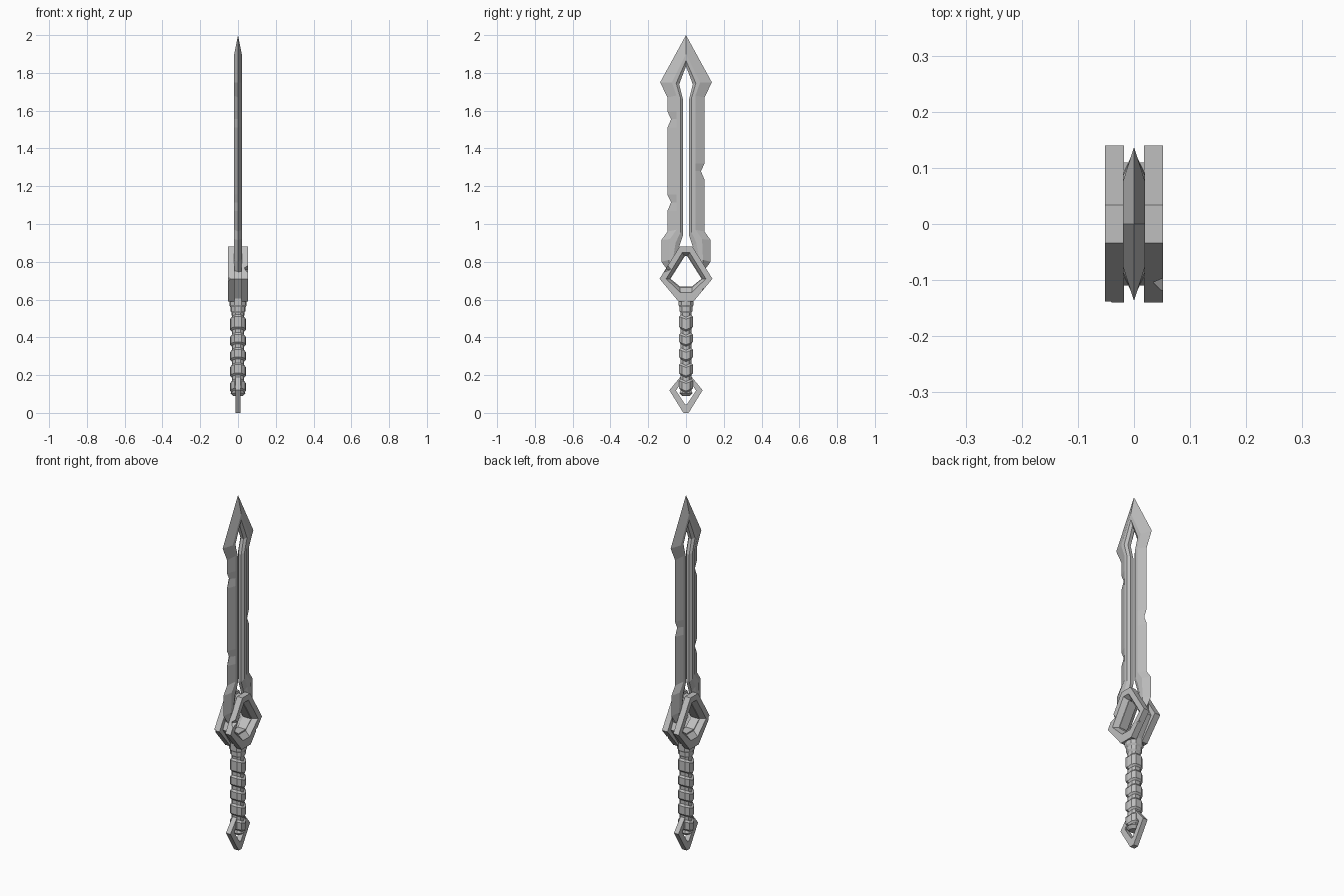
import bpy
import bmesh
from math import radians

cube = bpy.data.objects.get("Cube")
if cube:
    bpy.data.objects.remove(cube, do_unlink=True)

steel = bpy.data.materials.new("grey_steel")
steel.use_nodes = True
GREY = (0.52, 0.52, 0.52, 1)
steel.diffuse_color = GREY
steel.node_tree.nodes["Principled BSDF"].inputs["Base Color"].default_value = GREY


def loft(bm, sections, loop=False, caps=(True, True)):
    """Skin a row of equal-sized closed sections."""
    rows = [[bm.verts.new(p) for p in s] for s in sections]
    pairs = list(zip(rows, rows[1:]))
    if loop:
        pairs.append((rows[-1], rows[0]))
    for a, b in pairs:
        for i in range(len(a)):
            j = (i + 1) % len(a)
            bm.faces.new((a[i], a[j], b[j], b[i]))
    if not loop:
        for row, cap in zip((rows[0], rows[-1]), caps):
            if cap:
                bm.faces.new(row)


def finish(name, bm):
    bmesh.ops.remove_doubles(bm, verts=bm.verts, dist=0.0001)
    bmesh.ops.recalc_face_normals(bm, faces=bm.faces)
    mesh = bpy.data.meshes.new(name)
    bm.to_mesh(mesh)
    bm.free()
    mesh.materials.append(steel)
    obj = bpy.data.objects.new(name, mesh)
    bpy.context.collection.objects.link(obj)
    return obj


def frame(name, layers):
    """Open plate: each layer is (x, half outline in y and z), looped round the hole."""
    bm = bmesh.new()
    sections = []
    for x, half in layers:
        outline = half + [(-y, z) for y, z in reversed(half)]
        sections.append([(x, y, z) for y, z in outline])
    loft(bm, sections, loop=True)
    return finish(name, bm)


def chip(obj, location, size, turn):
    """Knock a small wedge out of a part."""
    bm = bmesh.new()
    bmesh.ops.create_cube(bm, size=size)
    cutter = finish("chip_cutter", bm)
    cutter.location = location
    cutter.rotation_euler = [radians(a) for a in turn]
    cutter.hide_render = True
    mod = obj.modifiers.new("chip", "BOOLEAN")
    mod.operation = "DIFFERENCE"
    mod.object = cutter
    bpy.context.view_layer.objects.active = obj
    bpy.ops.object.modifier_apply(modifier=mod.name)
    bpy.data.objects.remove(cutter, do_unlink=True)


# Blade: each station gives cutting edge, rim, groove and slot edge
T, SLOT = 0.02, 0.009
HEAD = [
    ((0, 2.0), (0, 1.90), (0, 1.865), (0, 1.835)),
    ((0.137, 1.75), (0.075, 1.75), (0.052, 1.745), (0.036, 1.74)),
    ((0.098, 1.67), (0.05, 1.68), (0.03, 1.67), (0.016, 1.66)),
]
ROOT = [
    ((0.098, 0.96), (0.05, 0.97), (0.03, 0.955), (0.016, 0.94)),
    ((0.13, 0.915), (0.085, 0.92), (0.055, 0.90), (0.036, 0.88)),
    ((0.13, 0.80), (0.09, 0.81), (0.07, 0.81), (0.055, 0.80)),
    ((0.09, 0.745), (0.088, 0.745), (0.086, 0.745), (0.084, 0.745)),
]


def notch(z):
    return [((y, h), (0.05, h), (0.03, h), (0.016, h))
            for y, h in ((0.098, z + 0.045), (0.079, z + 0.005), (0.098, z - 0.04))]


bm = bmesh.new()
for side, notches in ((1, [1.275]), (-1, [1.55, 1.11])):
    stations = HEAD + [s for z in notches for s in notch(z)] + ROOT
    sections = []
    for edge, rim, groove, slot in stations:
        ring = [(0, edge), (T, rim), (T, groove), (SLOT, slot),
                (-SLOT, slot), (-T, groove), (-T, rim)]
        sections.append([(x, side * y, z) for x, (y, z) in ring])
    loft(bm, sections, caps=(False, True))
finish("blade", bm)

# Guard: a core frame between two thick outer frames with funnel-shaped openings
OUTER = [(0.034, 0.88), (0.14, 0.71), (0.04, 0.59)]
MOUTH = [(0.02, 0.848), (0.105, 0.71), (0.03, 0.637)]
THROAT = [(0.006, 0.83), (0.082, 0.71), (0.033, 0.67)]
CORE = [(0.03, 0.865), (0.11, 0.71), (0.035, 0.60)]
frame("guard_core", [(-0.025, CORE), (0.025, CORE), (0.025, THROAT), (-0.025, THROAT)])
plates = {}
for name, s in (("left", 1), ("right", -1)):
    plates[name] = frame(name + "_guard_plate",
                         [(s * 0.018, OUTER), (s * 0.052, OUTER),
                          (s * 0.052, MOUTH), (s * 0.018, THROAT)])
chip(plates["right"], (-0.055, -0.143, 0.70), 0.026, (0, 0, 45))
chip(plates["left"], (0.056, -0.105, 0.765), 0.03, (30, 0, 45))
chip(plates["left"], (0.056, 0.10, 0.645), 0.025, (30, 0, 45))

# Grip: faceted core with raised wraps that dip to a chevron on the broad sides
QUARTER = [(0.042, 0), (0.036, 0.022), (0.018, 0.036)]
SHAPE = (QUARTER + [(-x, y) for x, y in reversed(QUARTER)]
         + [(-x, -y) for x, y in QUARTER[1:]] + [(x, -y) for x, y in reversed(QUARTER[1:])])


def grip_section(z, scale, dip):
    return [(x * scale, y * scale, z - dip * (1 - abs(y) / 0.036)) for x, y in SHAPE]


rows = [(0.09, 0.6, 0), (0.105, 0.95, 0)]
for low, high in ((0.12, 0.18), (0.20, 0.265), (0.285, 0.345), (0.365, 0.425), (0.445, 0.52)):
    rows += [(low, 0.78, 0.014), (low + 0.01, 1, 0.014),
             (high - 0.01, 1, 0.014), (high, 0.78, 0.014)]
rows += [(0.53, 0.8, 0), (0.54, 0.95, 0), (0.56, 0.95, 0), (0.57, 1.1, 0), (0.61, 1.1, 0)]
bm = bmesh.new()
loft(bm, [grip_section(*r) for r in rows])
finish("grip", bm)

# Pommel: a thin pointed frame round the end of the grip
RIM = [(0.03, 0.19), (0.088, 0.12), (0.014, 0.0)]
HOLE = [(0.022, 0.165), (0.053, 0.118), (0.005, 0.045)]
frame("pommel", [(-0.014, RIM), (0.014, RIM), (0.014, HOLE), (-0.014, HOLE)])
